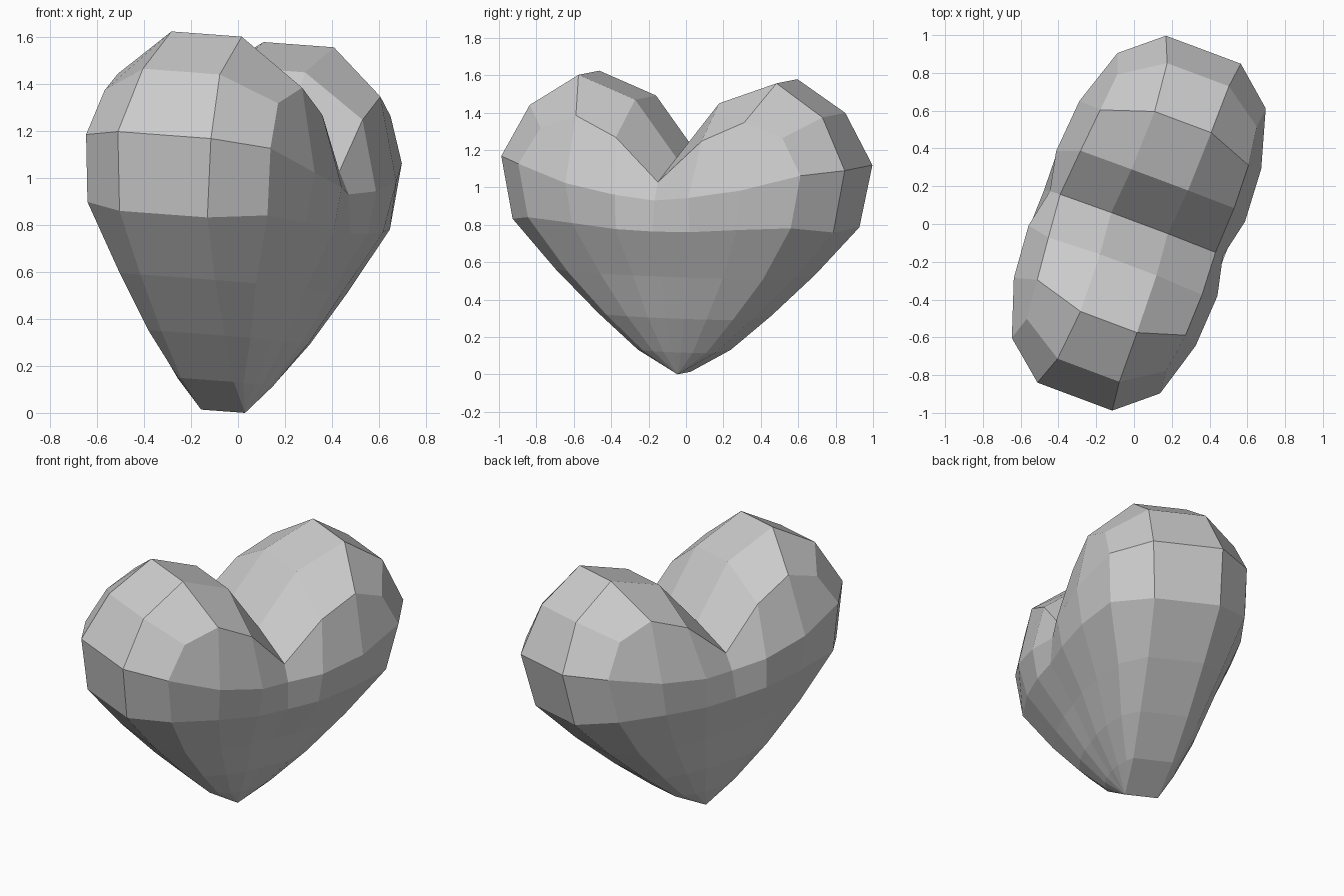
import bpy, bmesh
from math import radians
from mathutils import Matrix, Vector

if "Cube" in bpy.data.objects:
    bpy.data.objects.remove(bpy.data.objects["Cube"])

# One quarter of the heart: (thickness, width, height), columns run centre -> tip of lobe
crown = [(.16, 0, 1.165), (.16, .24, 1.468), (.16, .565, 1.588), (.175, .835, 1.417)]
shoulder = [(.44, 0, 1.055), (.435, .245, 1.285), (.42, .48, 1.392), (.395, .69, 1.315)]
rim = [(.49, 0, .96), (.535, .21, .985), (.515, .50, 1.035), (.42, .805, 1.12), (.212, .98, 1.14)]
waist = [(.51, 0, .795), (.515, .21, .80), (.485, .47, .82), (.41, .75, .835), (.20, .915, .805)]


def lower_ring(side, end_t, end_u, z):
    """Shrunken copy of the waist ring, ending in a narrow edge strip."""
    ring = [(t / .51 * side, u / .915 * end_u, z) for t, u, _ in waist[:-1]]
    return ring + [(end_t, end_u, z)]


rings = [rim, waist,
         lower_ring(.385, .17, .68, .545),
         lower_ring(.29, .145, .44, .315),
         lower_ring(.185, .12, .22, .125),
         [(.10, 0, 0)] * 5]

faces = []


def strip(a, b):
    for i in range(min(len(a), len(b)) - 1):
        faces.append([a[i], a[i + 1], b[i + 1], b[i]])


# Lobe tops, corner and body of the quarter
strip(crown, shoulder)
strip(shoulder, rim)
faces.append([crown[3], shoulder[3], rim[3], rim[4]])
for a, b in zip(rings, rings[1:]):
    strip(a, b)

# Central band bridging the two sides of the heart
band = crown + [r[-1] for r in rings]
strip(band, [(-t, u, z) for t, u, z in band])

# Mirror the quarter both ways, welding shared points
bm = bmesh.new()
verts = {}


def vert(p):
    key = tuple(round(c, 4) + 0.0 for c in p)
    if key not in verts:
        verts[key] = bm.verts.new(key)
    return verts[key]


for st in (1, -1):
    for su in (1, -1):
        for f in faces:
            vs = list(dict.fromkeys(vert((st * t, su * u, z)) for t, u, z in f))
            if len(vs) > 2 and not any(set(x.verts) == set(vs) for x in vs[0].link_faces):
                bm.faces.new(vs)
bmesh.ops.recalc_face_normals(bm, faces=bm.faces)

# Turn and slightly lean the heart, then rest it on the ground
pivot = Vector((0, 0, .8))
bm.transform(Matrix.Translation(pivot)
             @ Matrix.Rotation(radians(-20.5), 4, 'Z')
             @ Matrix.Rotation(radians(4), 4, 'Y')
             @ Matrix.Rotation(radians(-2.3), 4, 'X')
             @ Matrix.Translation(-pivot))
low = min(v.co.z for v in bm.verts)
bmesh.ops.translate(bm, verts=bm.verts, vec=(0, 0, -low))

mesh = bpy.data.meshes.new("heart")
bm.to_mesh(mesh)
bm.free()
bpy.context.collection.objects.link(bpy.data.objects.new("heart", mesh))
